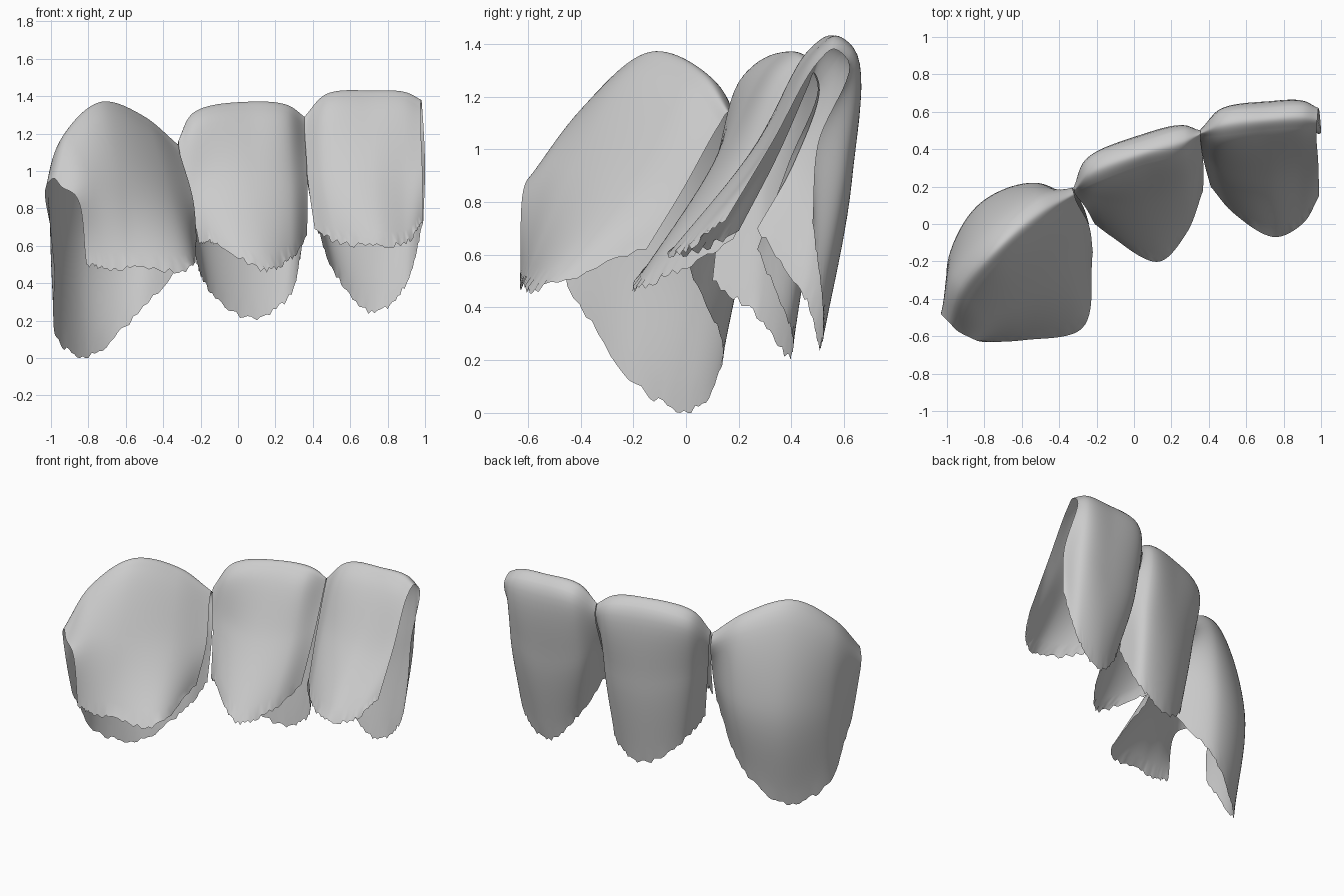
import bpy, bmesh, random
from mathutils import Vector

if "Cube" in bpy.data.objects:
    bpy.data.objects.remove(bpy.data.objects["Cube"])

random.seed(4)


def spline(pts, per_seg):
    """Smooth curve through pts, with unevenly spaced knots."""
    n = len(pts)
    t = [0.0]
    for a, b in zip(pts, pts[1:]):
        t.append(t[-1] + max((b - a).length, 1e-3) ** 0.7)
    slope = [(pts[i + 1] - pts[i]) / (t[i + 1] - t[i]) for i in range(n - 1)]
    tan = [slope[0]]
    for i in range(1, n - 1):
        h0, h1 = t[i] - t[i - 1], t[i + 1] - t[i]
        tan.append((slope[i - 1] * h1 + slope[i] * h0) / (h0 + h1))
    tan.append(slope[-1])
    out = []
    for i in range(n - 1):
        h = t[i + 1] - t[i]
        for k in range(per_seg):
            s = k / per_seg
            out.append(pts[i] * (2*s**3 - 3*s**2 + 1) + tan[i] * h * (s**3 - 2*s**2 + s)
                       + pts[i + 1] * (3*s**2 - 2*s**3) + tan[i + 1] * h * (s**3 - s**2))
    out.append(pts[-1].copy())
    return out


def crown(name, columns):
    """Open shell: each column runs outer rim -> outer belly -> biting edge -> inner belly -> inner rim."""
    cols = []
    for c in columns:
        rim_o, mid_o, ridge, mid_i, rim_i = [Vector(p) for p in c]
        d = mid_o - mid_i
        d.z = 0
        d = d.normalized() * 0.065 * min(1, d.length / 0.2)
        drop = Vector((0, 0, 0.045))
        cols.append(spline([rim_o, mid_o, ridge + d - drop, ridge, ridge - d - drop, mid_i, rim_i], 10))
    rows = [spline(list(r), 12) for r in zip(*cols)]
    # ragged rims
    for row in (rows[0], rows[-1]):
        for p in row[1:-1]:
            p.z += random.choice((-0.012, 0, 0.012))
    bm = bmesh.new()
    grid = [[bm.verts.new(p) for p in row] for row in rows]
    for a, b in zip(grid, grid[1:]):
        for j in range(len(a) - 1):
            bm.faces.new((a[j], a[j + 1], b[j + 1], b[j]))
    bmesh.ops.remove_doubles(bm, verts=bm.verts, dist=0.0005)
    low = min(v.co.z for v in bm.verts)
    if low < 0:
        for v in bm.verts:
            v.co.z = max(v.co.z, 0)
    bmesh.ops.recalc_face_normals(bm, faces=bm.faces)
    me = bpy.data.meshes.new(name)
    bm.to_mesh(me)
    bm.free()
    for p in me.polygons:
        p.use_smooth = True
    ob = bpy.data.objects.new(name, me)
    bpy.context.collection.objects.link(ob)
    return ob


# pointed corner tooth, open on its outer side
crown("canine_crown", [
    [(-.98, -.45, .48), (-1.0, -.48, .68), (-.985, -.53, .96), (-.87, -.61, .87), (-.81, -.63, .50)],
    [(-.96, -.17, .09), (-.99, -.18, .70), (-.92, -.34, 1.20), (-.78, -.53, .93), (-.72, -.63, .48)],
    [(-.80, .02, .01), (-.82, .11, .70), (-.73, -.13, 1.37), (-.62, -.43, .92), (-.58, -.62, .48)],
    [(-.56, .14, .21), (-.52, .22, .75), (-.50, .06, 1.29), (-.37, -.22, .88), (-.28, -.56, .47)],
    [(-.24, .00, .58), (-.27, .09, .82), (-.32, .16, 1.14), (-.24, -.01, .85), (-.22, -.15, .62)],
])

# narrow middle tooth
crown("lateral_incisor_crown", [
    [(-.22, .10, .50), (-.27, .14, .85), (-.32, .18, 1.16), (-.26, .09, .88), (-.21, .00, .62)],
    [(-.15, .28, .36), (-.23, .30, .85), (-.24, .27, 1.31), (-.19, .11, .95), (-.13, -.06, .62)],
    [(.07, .39, .21), (.03, .45, .80), (.05, .38, 1.37), (.06, .10, .92), (.14, -.20, .47)],
    [(.26, .40, .31), (.29, .48, .85), (.27, .44, 1.35), (.28, .20, .95), (.28, -.05, .53)],
    [(.35, .27, .62), (.37, .39, .95), (.355, .48, 1.29), (.37, .33, .98), (.37, .18, .66)],
])

# broad front tooth, cut open at the end plane
crown("central_incisor_crown", [
    [(.42, .27, .70), (.37, .41, .95), (.355, .485, 1.29), (.37, .35, .98), (.41, .20, .69)],
    [(.54, .46, .42), (.45, .55, .90), (.47, .53, 1.41), (.46, .29, 1.0), (.53, .06, .62)],
    [(.73, .51, .24), (.72, .62, .85), (.72, .56, 1.43), (.72, .24, .98), (.76, -.07, .60)],
    [(.89, .52, .38), (.94, .61, .95), (.90, .57, 1.42), (.90, .27, .96), (.90, .00, .62)],
    [(.99, .48, .72), (1.0, .50, 1.02), (.98, .56, 1.38), (.985, .33, 1.03), (.99, .15, .73)],
])
